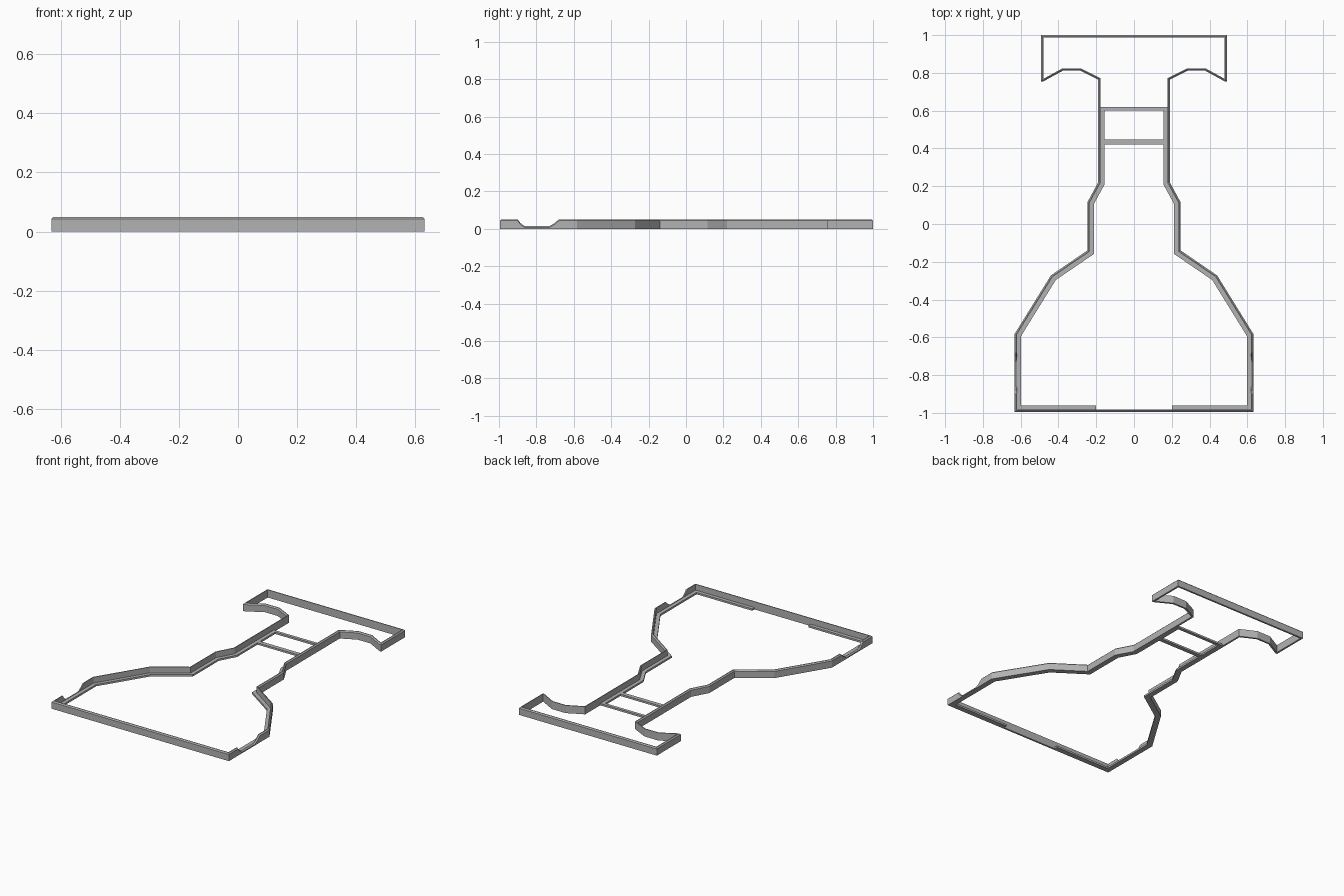
import bpy, bmesh
from mathutils import Vector

if "Cube" in bpy.data.objects:
    bpy.data.objects.remove(bpy.data.objects["Cube"])

HEIGHT, WALL, LEDGE, LIP, CHAMFER = 0.05, 0.012, 0.035, 0.012, 0.007

grey = bpy.data.materials.new("plain_grey")
grey.diffuse_color = (0.45, 0.45, 0.45, 1)
grey.use_nodes = True
grey.node_tree.nodes["Principled BSDF"].inputs["Base Color"].default_value = grey.diffuse_color


def finish(name, bm):
    bmesh.ops.recalc_face_normals(bm, faces=bm.faces)
    mesh = bpy.data.meshes.new(name)
    bm.to_mesh(mesh)
    bm.free()
    mesh.materials.append(grey)
    obj = bpy.data.objects.new(name, mesh)
    bpy.context.collection.objects.link(obj)
    return obj


def sweep(name, path, section, closed):
    """Sweep a section along a clockwise path with mitred corners.
    section(h) gives (inward offset, z) pairs for a wall height h."""
    bm = bmesh.new()
    n = len(path)
    rings = []
    for i, (x, y, h) in enumerate(path):
        p = Vector((x, y))
        dirs = []
        if closed or i > 0:
            dirs.append((p - Vector(path[i - 1][:2])).normalized())
        if closed or i < n - 1:
            dirs.append((Vector(path[(i + 1) % n][:2]) - p).normalized())
        normals = [Vector((d.y, -d.x)) for d in dirs]
        miter = sum(normals, Vector((0, 0))).normalized()
        miter /= miter.dot(normals[0])
        rings.append([bm.verts.new((*(p + miter * o), z)) for o, z in section(h)])
    k = len(rings[0])
    for i in range(n if closed else n - 1):
        a, b = rings[i], rings[(i + 1) % n]
        for j in range(k):
            bm.faces.new((a[j], a[(j + 1) % k], b[(j + 1) % k], b[j]))
    if not closed:
        bm.faces.new(rings[0])
        bm.faces.new(rings[-1])
    return finish(name, bm)


def wall_section(h):
    c = min(CHAMFER, h / 2)
    return [(0, 0), (0, h - c), (c, h), (WALL, h), (WALL, 0)]


def ledge_section(h):
    return [(WALL, 0), (WALL, LIP), (LEDGE, LIP), (LEDGE, 0)]


# Right half of the outline, back to front: x, y, wall height
wing = [(0.492, 1.0), (0.492, 0.755), (0.48, 0.755), (0.376, 0.812),
        (0.285, 0.812), (0.19, 0.765)]
body = [(0.19, 0.22), (0.247, 0.115), (0.247, -0.14), (0.44, -0.272), (0.632, -0.582)]
dip = [(-0.68, 0.05), (-0.703, 0.03), (-0.73, 0.014),
       (-0.863, 0.014), (-0.885, 0.03), (-0.90, 0.05)]
right = [(x, y, HEIGHT) for x, y in wing + body]
right += [(0.632, y, h) for y, h in dip] + [(0.632, -0.995, HEIGHT)]
left = [(-x, y, h) for x, y, h in reversed(right)]

# Rim wall all the way round
sweep("rim_wall", right + left, lambda h: wall_section(h), True)

# Inner ledges, one per side
ledge_path = [(0.19, 0.62)] + body + [(0.632, -0.995), (0.2, -0.995)]
ledge = sweep("ledge_right", [(x, y, HEIGHT) for x, y in ledge_path], ledge_section, False)
bm = bmesh.new()
bm.from_mesh(ledge.data)
for v in bm.verts:
    v.co.x = -v.co.x
finish("ledge_left", bm)

# Cross bars bridging the neck
for name, y0, y1 in (("cross_bar_back", 0.60, 0.62), ("cross_bar_front", 0.42, 0.447)):
    bm = bmesh.new()
    bmesh.ops.create_cube(bm, size=1)
    for v in bm.verts:
        v.co = (v.co.x * 2 * (0.19 - LEDGE), y0 + (v.co.y + 0.5) * (y1 - y0), (v.co.z + 0.5) * LIP)
    finish(name, bm)
